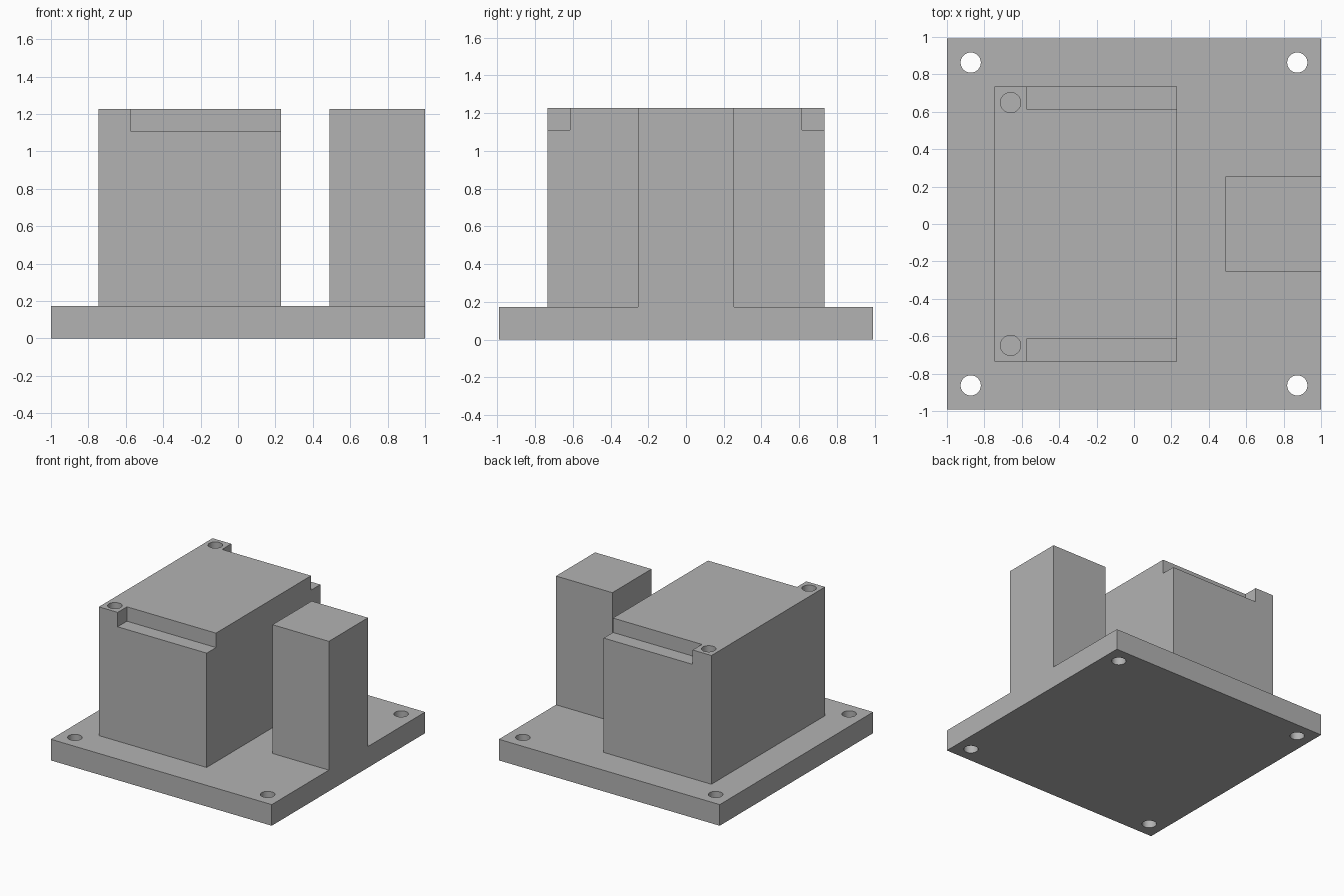
import bpy
import bmesh
from math import radians
from mathutils import Matrix, Vector

cube = bpy.data.objects.get("Cube")
if cube:
    bpy.data.objects.remove(cube, do_unlink=True)

# Main heights and sizes
PLATE_TOP, TOP = 0.173, 1.227
PLATE_Y, BLOCK_Y = 0.992, 0.735
BLOCK_X = (-0.745, 0.231)
LEDGE_X, LEDGE_Y, LEDGE_Z = -0.575, 0.615, 1.109
HOLE_R = 0.054
BLIND_DEPTH = 0.4

grey = bpy.data.materials.new("plain grey")
grey.use_nodes = True
colour = (0.45, 0.45, 0.45, 1)
grey.diffuse_color = colour
grey.node_tree.nodes["Principled BSDF"].inputs["Base Color"].default_value = colour


def finish(name, bm):
    mesh = bpy.data.meshes.new(name)
    bm.to_mesh(mesh)
    bm.free()
    mesh.materials.append(grey)
    obj = bpy.data.objects.new(name, mesh)
    bpy.context.collection.objects.link(obj)
    return obj


def box(name, xs, ys, zs):
    low, high = (Vector(c) for c in zip(xs, ys, zs))
    place = Matrix.Translation((low + high) / 2) @ Matrix.Diagonal((*(high - low), 1))
    bm = bmesh.new()
    bmesh.ops.create_cube(bm, size=1, matrix=place)
    return finish(name, bm)


def drill(name, x, y, z0, z1):
    bm = bmesh.new()
    bmesh.ops.create_cone(bm, cap_ends=True, segments=48, radius1=HOLE_R, radius2=HOLE_R,
                          depth=z1 - z0, matrix=Matrix.Translation((x, y, (z0 + z1) / 2)))
    return finish(name, bm)


def combine(obj, tool, operation):
    mod = obj.modifiers.new(operation.lower(), "BOOLEAN")
    mod.operation = operation
    mod.solver = "EXACT"
    mod.object = tool
    bpy.ops.object.select_all(action="DESELECT")
    bpy.context.view_layer.objects.active = obj
    obj.select_set(True)
    bpy.ops.object.modifier_apply(modifier=mod.name)
    bpy.data.objects.remove(tool, do_unlink=True)


def smooth_holes(obj):
    bpy.ops.object.select_all(action="DESELECT")
    bpy.context.view_layer.objects.active = obj
    obj.select_set(True)
    bpy.ops.object.shade_smooth_by_angle(angle=radians(30))


# Base plate with the rear post fused flush to its edge
plate = box("base_plate_with_post", (-1, 1), (-PLATE_Y, PLATE_Y), (0, PLATE_TOP))
post = box("post", (0.49, 1), (-0.253, 0.253), (PLATE_TOP / 2, TOP))
combine(plate, post, "UNION")

# Main block standing on the plate
block = box("main_block", BLOCK_X, (-BLOCK_Y, BLOCK_Y), (PLATE_TOP, TOP))

for side in (-1, 1):
    # Stepped ledge along each upper side of the block
    ys = sorted((side * LEDGE_Y, side * (BLOCK_Y + 0.1)))
    combine(block, box("ledge_cutter", (LEDGE_X, 0.4), ys, (LEDGE_Z, TOP + 0.1)), "DIFFERENCE")
    # Blind hole in the block corner
    combine(block, drill("blind_hole_cutter", -0.66, side * 0.649, TOP - BLIND_DEPTH, TOP + 0.1),
            "DIFFERENCE")
    # Through holes in the plate corners
    for x in (-0.873, 0.873):
        combine(plate, drill("plate_hole_cutter", x, side * 0.863, -0.1, PLATE_TOP + 0.1),
                "DIFFERENCE")

smooth_holes(plate)
smooth_holes(block)
